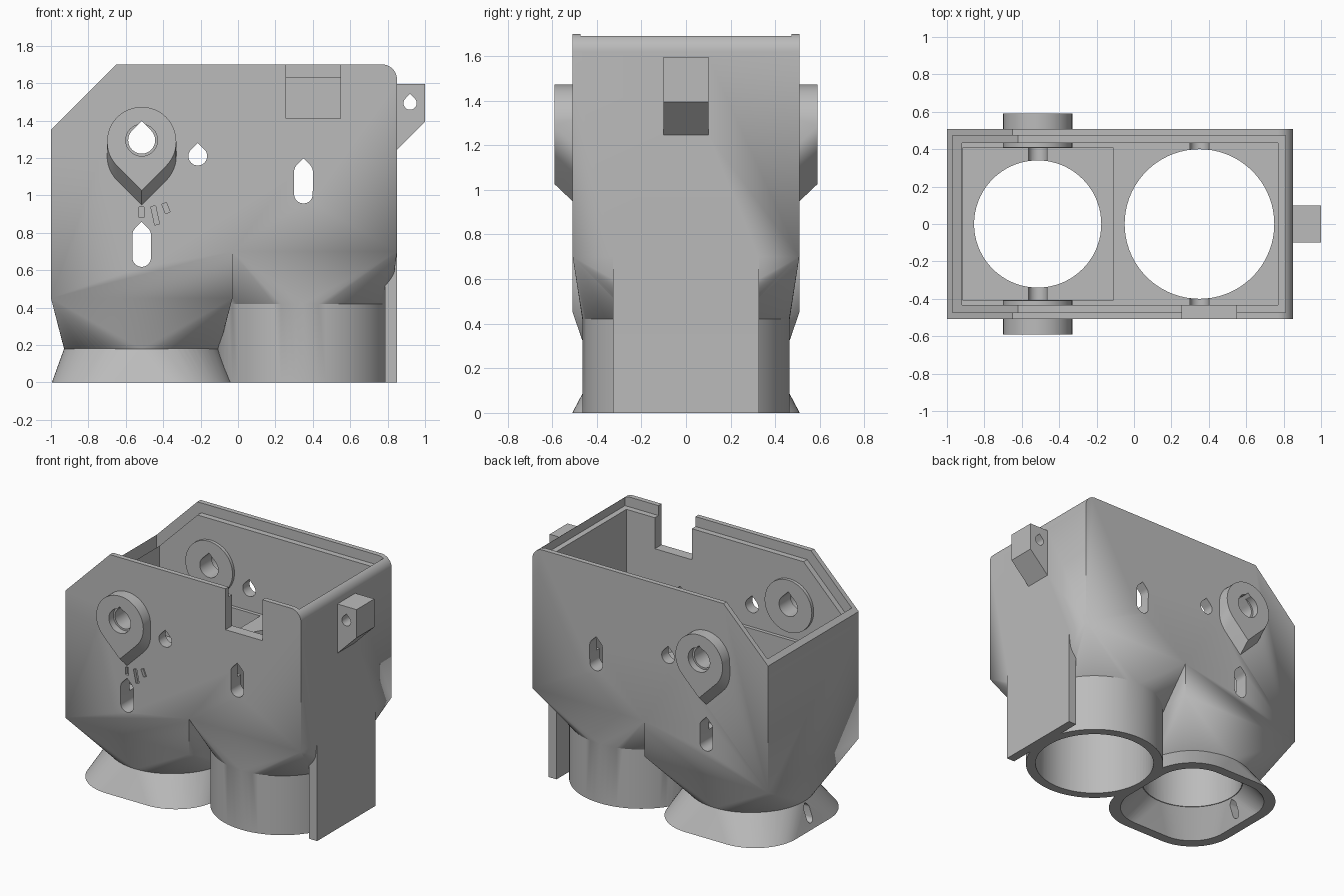
import bpy, bmesh
from math import sin, cos, pi, radians, sqrt

old = bpy.data.objects.get("Cube")
if old:
    bpy.data.objects.remove(old, do_unlink=True)

grey = bpy.data.materials.new("plain_grey")
grey.use_nodes = True
grey.diffuse_color = (0.5, 0.5, 0.5, 1)
grey.node_tree.nodes["Principled BSDF"].inputs["Base Color"].default_value = (0.5, 0.5, 0.5, 1)


def finish(name, bm):
    bmesh.ops.recalc_face_normals(bm, faces=bm.faces[:])
    mesh = bpy.data.meshes.new(name)
    bm.to_mesh(mesh)
    bm.free()
    obj = bpy.data.objects.new(name, mesh)
    bpy.context.collection.objects.link(obj)
    return obj


def loft(name, rings):
    """Solid through rings of equal point count, with flat end caps."""
    bm = bmesh.new()
    loops = [[bm.verts.new(p) for p in ring] for ring in rings]
    n = len(loops[0])
    for a, b in zip(loops, loops[1:]):
        for i in range(n):
            j = (i + 1) % n
            bm.faces.new((a[i], a[j], b[j], b[i]))
    bm.faces.new(loops[0])
    bm.faces.new(loops[-1])
    return finish(name, bm)


def hull(name, points):
    bm = bmesh.new()
    for p in points:
        bm.verts.new(p)
    out = bmesh.ops.convex_hull(bm, input=bm.verts[:])
    spare = [g for g in out["geom_interior"] if isinstance(g, bmesh.types.BMVert)]
    bmesh.ops.delete(bm, geom=spare, context="VERTS")
    return finish(name, bm)


def prism(name, profile, y0, y1):
    """Extrude an x-z profile along y."""
    return loft(name, [[(x, y, z) for x, z in profile] for y in (y0, y1)])


def rect(x0, x1, y, z):
    return [(x0, -y, z), (x1, -y, z), (x1, y, z), (x0, y, z)]


def box(name, x0, x1, y, z0, z1):
    return loft(name, [rect(x0, x1, y, z0), rect(x0, x1, y, z1)])


def circle(cx, r, z, n=72):
    return [(cx + r * cos(2 * pi * i / n), r * sin(2 * pi * i / n), z) for i in range(n)]


def round_rect(cx, hx, hy, r, z, n=18):
    pts = []
    for q, (sx, sy) in enumerate(((1, 1), (-1, 1), (-1, -1), (1, -1))):
        for i in range(n + 1):
            a = pi / 2 * (q + i / n)
            pts.append((cx + sx * (hx - r) + r * cos(a), sy * (hy - r) + r * sin(a), z))
    return pts


def drop(cx, cz, r, stretch=0, up=1, n=36):
    """Teardrop with a 45 degree point; stretch lengthens it toward the point."""
    pts = [(cx, cz + up * (r * sqrt(2) + stretch))]
    for i in range(n + 1):
        a = pi * 0.75 + 1.5 * pi * i / n
        lift = stretch if sin(a) > -0.001 else 0
        pts.append((cx + r * cos(a), cz + up * (r * sin(a) + lift)))
    return pts


def disc(cx, cz, r, n=48):
    return [(cx + r * cos(2 * pi * i / n), cz + r * sin(2 * pi * i / n)) for i in range(n)]


# Main housing: chamfered on one top corner, rounded on the other
D = 0.508
corner = [(0.77 + 0.08 * cos(radians(a)), 1.62 + 0.08 * sin(radians(a))) for a in range(0, 91, 9)]
body = prism("housing", [(-1, 0.45), (-0.03, 0.45), (-0.03, 0.7), (0.85, 0.7)] + corner
             + [(-0.65, 1.7), (-1, 1.35)], -D, D)
body.data.materials.append(grey)


def combine(tool, op):
    tool.hide_render = True
    mod = body.modifiers.new(op, "BOOLEAN")
    mod.operation, mod.solver, mod.object = op, "EXACT", tool
    bpy.context.view_layer.objects.active = body
    bpy.ops.object.modifier_apply(modifier=mod.name)
    bpy.data.objects.remove(tool, do_unlink=True)


def add(tool):
    combine(tool, "UNION")


def cut(tool):
    combine(tool, "DIFFERENCE")


LX, RX, BX = -0.515, 0.35, -0.515   # left bore, right bore, boss centres
BZ = 1.295

# Funnels from the housing down to the two round necks
add(hull("left_funnel", rect(-1, -0.03, D, 0.45) + rect(-0.95, -0.08, 0.45, 0.55)
         + circle(LX, 0.415, 0.18)))
add(hull("right_funnel", rect(-0.03, 0.85, D, 0.7) + rect(0.02, 0.8, 0.45, 0.8)
         + circle(RX, 0.465, 0.42)))

# Flared foot, straight tube and side plate
add(hull("flared_foot", round_rect(LX, 0.48, 0.51, 0.32, 0) + circle(LX, 0.415, 0.18)
         + circle(LX, 0.37, 0.24)))
add(hull("tube", circle(RX, 0.465, 0) + circle(RX, 0.465, 0.42) + circle(RX, 0.42, 0.5)))
add(hull("side_plate", rect(0.787, 0.85, 0.327, 0) + rect(0.787, 0.85, 0.327, 0.7)
         + rect(0.795, 0.84, 0.3, 0.78)))

# Hook block on the end wall
add(prism("hook", [(0.81, 1.595), (1, 1.595), (1, 1.395), (0.85, 1.245), (0.81, 1.245)], -0.1, 0.1))

# Outer bosses, undercut toward the wall
for s in (-1, 1):
    face = drop(BX, 1.288, 0.185, 0, -1)
    base = drop(BX, 1.288, 0.185, 0.078, -1)
    add(loft("boss", [[(x, s * y, z) for x, z in ring]
                      for ring, y in ((base, 0.46), (base, D), (face, 0.59))]))

# Cavity, lid recess and deeper pocket
cut(box("cavity", -0.92, 0.77, 0.432, 1.06, 2))
cut(prism("lid_recess", [(-0.97, 1.28), (-0.62, 1.63), (0.81, 1.63), (0.81, 2), (-0.97, 2)],
          -0.473, 0.473))
cut(box("pocket", -0.917, -0.11, 0.407, 0.72, 1.2))

# Bores and the hollow of the foot
cut(loft("right_bore", [circle(RX, 0.4, -0.1), circle(RX, 0.4, 1.2)]))
cut(loft("left_bore", [circle(LX, 0.34, 0.1), circle(LX, 0.34, 0.9)]))
cut(hull("foot_hollow", round_rect(LX, 0.412, 0.442, 0.27, -0.02)
         + round_rect(LX, 0.41, 0.44, 0.27, 0) + circle(LX, 0.345, 0.18)))

# Inner boss pads with counterbored holes outside
for s in (-1, 1):
    add(prism("inner_pad", disc(BX, BZ, 0.185), s * 0.41, s * 0.46))
for s in (-1, 1):
    cut(prism("counterbore", disc(BX, BZ, 0.085), s * 0.54, s * 0.7))

# Teardrop holes and slots through both walls
for x, z, r, stretch in ((BX, BZ, 0.072, 0), (-0.215, 1.21, 0.05, 0),
                         (RX, 1.007, 0.05, 0.12), (LX, 0.668, 0.05, 0.12)):
    cut(prism("wall_hole", drop(x, z, r, stretch), -0.8, 0.8))
cut(prism("hook_hole", drop(0.92, 1.493, 0.035), -0.3, 0.3))

# Rim notch in the front wall
cut(prism("notch", [(0.257, 1.41), (0.547, 1.41), (0.547, 2), (0.257, 2)], -0.7, -0.3))

# Slot through the end of the foot
slot = drop(0, 0.07, 0.03, 0.06)
cut(loft("foot_slot", [[(x, y, z) for y, z in slot] for x in (-1.2, -0.75)]))

# Engraved tick marks on the front
for x, z, h, tilt in ((LX, 0.91, 0.055, 0), (-0.443, 0.893, 0.1, 12), (-0.385, 0.932, 0.055, 22)):
    c, s = cos(radians(tilt)), sin(radians(tilt))
    quad = [(x + u * c - v * s, z + u * s + v * c)
            for u, v in ((-0.013, -h / 2), (0.013, -h / 2), (0.013, h / 2), (-0.013, h / 2))]
    cut(prism("tick_mark", quad, -0.6, -0.485))

# Smooth curved walls, keep hard edges
bpy.ops.object.select_all(action="DESELECT")
body.select_set(True)
bpy.context.view_layer.objects.active = body
bpy.ops.object.shade_smooth_by_angle(angle=radians(25))
